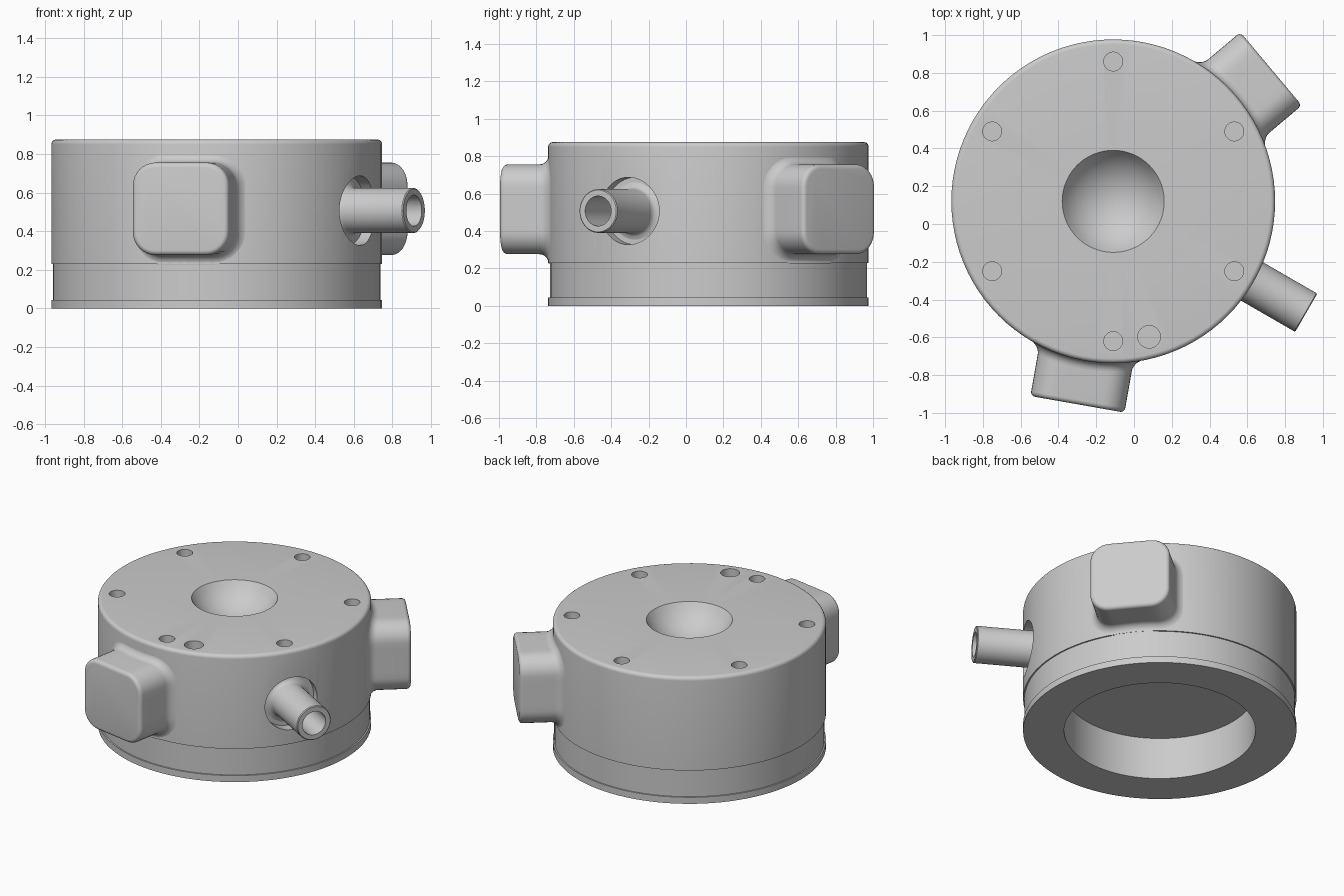
import bpy, bmesh
from math import sin, cos, pi, radians, sqrt
from mathutils import Matrix, Vector

if "Cube" in bpy.data.objects:
    bpy.data.objects.remove(bpy.data.objects["Cube"])

CX, CY, R = -0.11, 0.12, 0.857
SEG = 96


def finish(name, bm):
    bmesh.ops.remove_doubles(bm, verts=bm.verts, dist=1e-5)
    bmesh.ops.recalc_face_normals(bm, faces=bm.faces)
    me = bpy.data.meshes.new(name)
    bm.to_mesh(me)
    bm.free()
    ob = bpy.data.objects.new(name, me)
    bpy.context.collection.objects.link(ob)
    return ob


def skin(name, rings, cap_last=False):
    """Join equal-length rings of points with faces."""
    bm = bmesh.new()
    vr = [[bm.verts.new(p) for p in ring] for ring in rings]
    n = len(vr[0])
    for a, b in zip(vr, vr[1:]):
        for i in range(n):
            j = (i + 1) % n
            bm.faces.new((a[i], a[j], b[j], b[i]))
    if cap_last:
        bm.faces.new(vr[-1])
    return finish(name, bm)


def lathe(name, profile, mat, seg=SEG):
    rings = [[mat @ Vector((r * cos(2 * pi * i / seg), r * sin(2 * pi * i / seg), z))
              for i in range(seg)] for r, z in profile]
    return skin(name, rings)


def radial(deg, z):
    """Frame on the body axis: local z points outward, local y points up."""
    c, s = cos(radians(deg)), sin(radians(deg))
    return Matrix(((-s, 0, c, CX), (c, 0, s, CY), (0, 1, 0, z), (0, 0, 0, 1)))


def cut(target, cutter):
    cutter.hide_render = True
    m = target.modifiers.new("cut", 'BOOLEAN')
    m.operation, m.solver, m.object = 'DIFFERENCE', 'EXACT', cutter
    bpy.context.view_layer.objects.active = target
    bpy.ops.object.modifier_apply(modifier=m.name)
    bpy.data.objects.remove(cutter)


def smooth(ob):
    bpy.ops.object.select_all(action='DESELECT')
    ob.select_set(True)
    bpy.context.view_layer.objects.active = ob
    bpy.ops.object.shade_smooth_by_angle(angle=radians(32))


# Housing: dished top, softened rim, shallow groove near the base, open bore below
br, bd = 0.27, 0.16
sr = (br * br + bd * bd) / (2 * bd)
dish = []
for k in range(13):
    r = br * k / 12
    dish.append((r, 0.875 - bd + sr - sqrt(sr * sr - r * r)))
rim = [(R - 0.025 + 0.025 * sin(t * pi / 12), 0.85 + 0.025 * cos(t * pi / 12))
       for t in range(7)]
profile = dish + rim + [(R, 0.23), (0.848, 0.23), (0.848, 0.045), (R, 0.045),
                        (R, 0), (0.6, 0), (0.6, 0.29), (0, 0.29)]
axis = Matrix.Translation((CX, CY, 0))
housing = lathe("housing", profile, axis)


# Screw holes in the top, plus one larger hole near the front
def plug(r, a, b, mat, seg=24):
    return lathe("cutter", [(0, a), (r, a), (r, b), (0, b)], mat, seg)


holes = [(0.74 * cos(radians(a)), 0.74 * sin(radians(a)), 0.05) for a in range(30, 390, 60)]
holes.append((0.19, -0.717, 0.06))
for x, y, r in holes:
    cut(housing, plug(r, 0.8, 1.0, Matrix.Translation((CX + x, CY + y, 0))))

# Round recess around the pipe
pipe_frame = radial(-30, 0.507)
cut(housing, plug(0.18, 0.785, 1.0, pipe_frame, 48))
smooth(housing)

# Hollow pipe with a flared root
pipe = lathe("pipe", [(0.16, 0.783), (0.135, 0.79), (0.122, 0.803), (0.117, 0.82),
                      (0.117, 1.175), (0.112, 1.18), (0.08, 1.18), (0.08, 0.8), (0, 0.8)],
             pipe_frame, 48)
smooth(pipe)


# Side blocks: rounded squares with a fillet that follows the curved wall
def outline(off):
    hw, hh, cr = 0.253 + off, 0.24 + off, 0.12 + off
    pts = []
    for q, (sx, sy) in enumerate(((1, 1), (-1, 1), (-1, -1), (1, -1))):
        for k in range(9):
            a = (q + k / 8) * pi / 2
            pts.append((sx * (hw - cr) + cr * cos(a), sy * (hh - cr) + cr * sin(a)))
    out = []
    for i, p in enumerate(pts):
        out.append(p)
        if i % 9 == 8:
            n = pts[(i + 1) % len(pts)]
            out += [(p[0] + (n[0] - p[0]) * t / 6, p[1] + (n[1] - p[1]) * t / 6)
                    for t in range(1, 6)]
    return out


def side_block(name, deg):
    mat = radial(deg, 0.516)
    f, e, end = 0.05, 0.025, 1.091
    rings = []
    for k in range(7):
        t = k / 6 * pi / 2
        rings.append([mat @ Vector((u, v, sqrt(R * R - u * u) - 0.002 + f * (1 - cos(t))))
                      for u, v in outline(f * (1 - sin(t)))])
    for k in range(6):
        t = k / 5 * pi / 2
        rings.append([mat @ Vector((u, v, end - e + e * sin(t)))
                      for u, v in outline(-e * (1 - cos(t)))])
    smooth(skin(name, rings, True))


side_block("front_block", 260)
side_block("rear_block", 40)
